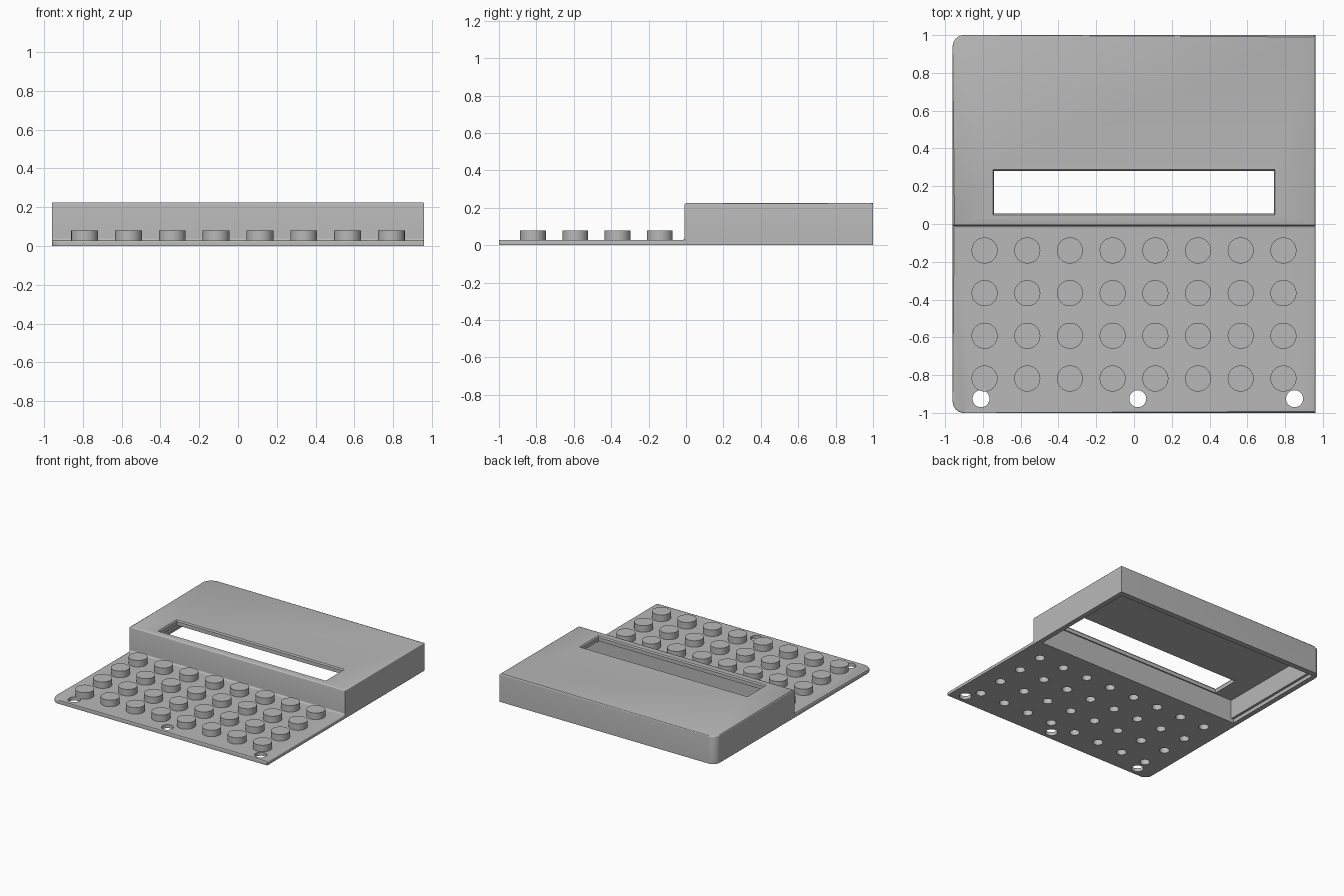
import bpy
import bmesh
from math import cos, sin, pi, radians

if "Cube" in bpy.data.objects:
    bpy.data.objects.remove(bpy.data.objects["Cube"], do_unlink=True)

grey = bpy.data.materials.new("plain_grey")
grey.use_nodes = True
grey.diffuse_color = (0.48, 0.48, 0.48, 1)
grey.node_tree.nodes["Principled BSDF"].inputs["Base Color"].default_value = (0.48, 0.48, 0.48, 1)

HALF, CORNER = 0.96, 0.06
PLATE_TOP, HOUSE_TOP, CEILING = 0.028, 0.225, 0.185
BUTTON_R, SOCKET_R, PITCH = 0.069, 0.037, 0.226


def finish(name, bm):
    bmesh.ops.recalc_face_normals(bm, faces=bm.faces)
    mesh = bpy.data.meshes.new(name)
    bm.to_mesh(mesh)
    bm.free()
    mesh.materials.append(grey)
    obj = bpy.data.objects.new(name, mesh)
    bpy.context.collection.objects.link(obj)
    return obj


def prism(bm, outline, z0, z1, grow=0.0):
    """Extrude an outline in z; grow widens the top of a rectangle."""
    low = [bm.verts.new((x, y, z0)) for x, y in outline]
    cx = sum(p[0] for p in outline) / len(outline)
    cy = sum(p[1] for p in outline) / len(outline)
    high = [bm.verts.new((x + grow * (1 if x > cx else -1),
                          y + grow * (1 if y > cy else -1), z1)) for x, y in outline]
    bm.faces.new(low)
    bm.faces.new(high)
    for i in range(len(low)):
        j = (i + 1) % len(low)
        bm.faces.new((low[i], low[j], high[j], high[i]))


def rect(x, y0, y1):
    return [(-x, y0), (x, y0), (x, y1), (-x, y1)]


def circle(x, y, r, n=32):
    return [(x + r * cos(2 * pi * i / n), y + r * sin(2 * pi * i / n)) for i in range(n)]


def slab(name, y_joint, y_end, top, bevel, keep_joint):
    """Slab with the outer corner on the -x side rounded and top edges softened."""
    s = 1 if y_end > y_joint else -1
    arc = [(-HALF + CORNER - CORNER * sin(a), y_end - s * CORNER + s * CORNER * cos(a))
           for a in [pi / 2 * i / 8 for i in range(9)]]
    bm = bmesh.new()
    prism(bm, [(-HALF, y_joint), (HALF, y_joint), (HALF, y_end)] + arc, 0, top)
    edges = [e for e in bm.edges if all(v.co.z > top - 1e-4 for v in e.verts)
             and not (keep_joint and all(abs(v.co.y - y_joint) < 1e-4 for v in e.verts))]
    bmesh.ops.bevel(bm, geom=edges, offset=bevel, segments=3, profile=0.5, affect='EDGES')
    return finish(name, bm)


def cut(obj, build):
    bm = bmesh.new()
    build(bm)
    cutter = finish("cutter", bm)
    cutter.hide_render = True
    mod = obj.modifiers.new("cut", 'BOOLEAN')
    mod.operation, mod.solver, mod.object = 'DIFFERENCE', 'EXACT', cutter
    bpy.context.view_layer.objects.active = obj
    bpy.ops.object.modifier_apply(modifier=mod.name)
    bpy.data.objects.remove(cutter, do_unlink=True)


def smooth(obj):
    bpy.ops.object.select_all(action='DESELECT')
    obj.select_set(True)
    bpy.context.view_layer.objects.active = obj
    bpy.ops.object.shade_smooth_by_angle(angle=radians(35))


spots = [((c - 3.5) * PITCH, -0.14 - r * PITCH) for r in range(4) for c in range(8)]

# Raised housing, hollow from below, with a seat for a lid and a display window
housing = slab("rear_housing", -0.008, 1.0, HOUSE_TOP, 0.01, False)
cut(housing, lambda bm: prism(bm, rect(0.90, 0.045, 0.94), -0.05, CEILING))
cut(housing, lambda bm: prism(bm, rect(0.92, 0.045, 0.955), -0.05, 0.03))
cut(housing, lambda bm: prism(bm, rect(0.74, 0.055, 0.28), 0.15, HOUSE_TOP - 0.008))
cut(housing, lambda bm: prism(bm, rect(0.74, 0.055, 0.28), HOUSE_TOP - 0.01, HOUSE_TOP + 0.001, 0.008))
smooth(housing)

# Thin keypad plate with key sockets and three screw holes
plate = slab("keypad_plate", -0.008, -1.0, PLATE_TOP, 0.008, True)


def plate_holes(bm):
    for x, y in spots:
        prism(bm, circle(x, y, SOCKET_R), -0.05, 0.1)
    for x in (-0.81, 0.02, 0.85):
        prism(bm, circle(x, -0.925, 0.045), -0.05, 0.1)


cut(plate, plate_holes)
smooth(plate)

# Small concave fillet where the plate meets the housing
bm = bmesh.new()
R = 0.012
profile = [(-0.008, PLATE_TOP)] + [
    (-0.008 - R + R * cos(a), PLATE_TOP + R - R * sin(a))
    for a in [pi / 2 * i / 4 for i in range(5)]]
ends = [[bm.verts.new((x, y, z)) for y, z in profile] for x in (-HALF, HALF)]
for ring in ends:
    bm.faces.new(ring)
for i in range(len(profile)):
    j = (i + 1) % len(profile)
    bm.faces.new((ends[0][i], ends[0][j], ends[1][j], ends[1][i]))
smooth(finish("joint_fillet", bm))

# Round keys, hollow underneath
key_profile = [(BUTTON_R, 0.08), (BUTTON_R, PLATE_TOP), (SOCKET_R, PLATE_TOP), (SOCKET_R, 0.065)]
for k, (x, y) in enumerate(spots):
    bm = bmesh.new()
    rings = [[bm.verts.new((px, py, z)) for px, py in circle(x, y, r)] for r, z in key_profile]
    bm.faces.new(rings[0])
    bm.faces.new(rings[-1])
    for a, b in zip(rings, rings[1:]):
        for i in range(len(a)):
            j = (i + 1) % len(a)
            bm.faces.new((a[i], a[j], b[j], b[i]))
    smooth(finish(f"key_row{k // 8 + 1}_{k % 8 + 1}", bm))
